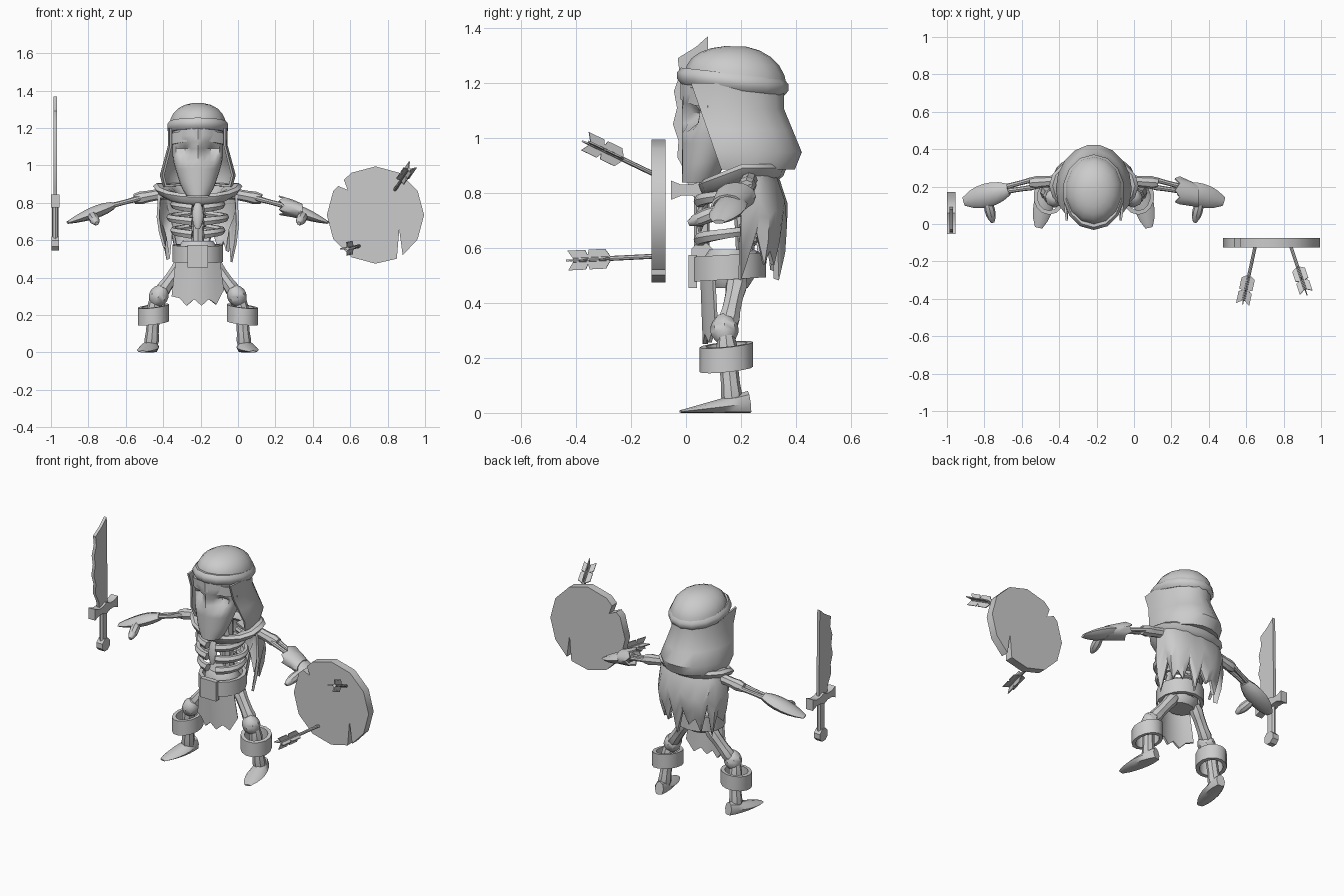
import bpy, bmesh, math
from mathutils import Vector

if "Cube" in bpy.data.objects:
    bpy.data.objects.remove(bpy.data.objects["Cube"])

MIDDLE = -0.215  # centre line of the figure
grey = (0.6, 0.6, 0.6, 1)
material = bpy.data.materials.new("plain_grey")
material.use_nodes = True
material.diffuse_color = grey
material.node_tree.nodes["Principled BSDF"].inputs["Base Color"].default_value = grey
parts = []


def loft(name, rings, closed=True, caps=True, loop=False, wall=0):
    """Bridge equally long rows of points into one object."""
    bm = bmesh.new()
    rows = [[bm.verts.new(point) for point in ring] for ring in rings]
    count = len(rows[0])
    pairs = list(zip(rows, rows[1:]))
    if loop:
        pairs.append((rows[-1], rows[0]))
    for low, high in pairs:
        for i in range(count if closed else count - 1):
            j = (i + 1) % count
            bm.faces.new((low[i], low[j], high[j], high[i]))
    if closed and caps and not loop:
        bm.faces.new(rows[0])
        bm.faces.new(rows[-1])
    bmesh.ops.recalc_face_normals(bm, faces=bm.faces)
    if wall:
        bmesh.ops.solidify(bm, geom=bm.faces[:], thickness=wall)
        bmesh.ops.recalc_face_normals(bm, faces=bm.faces)
    mesh = bpy.data.meshes.new(name)
    bm.to_mesh(mesh)
    bm.free()
    mesh.materials.append(material)
    part = bpy.data.objects.new(name, mesh)
    bpy.context.collection.objects.link(part)
    parts.append(part)


def circle(count):
    return [math.tau * i / count for i in range(count)]


def oval(centre, wide, deep, tilt=0, lean=0, count=14):
    """Horizontal ring; tilt raises the back, lean raises the +x side."""
    return [Vector(centre) + Vector((wide * math.sin(a), -deep * math.cos(a),
                                     lean * wide * math.sin(a) - tilt * deep * math.cos(a)))
            for a in circle(count)]


def hoop(name, centre, wide, deep, height, wall, tilt=0, lean=0, corners=4):
    """Band around an oval, with a square or rounded section."""
    rings = []
    reach = 0.5 / math.cos(math.pi / corners)
    for a in circle(corners):
        a += math.pi / corners
        out = wall * (reach * math.cos(a) - 0.5)
        lift = Vector((0, 0, height * reach * math.sin(a)))
        rings.append(oval(Vector(centre) + lift, wide + out, deep + out, tilt, lean))
    loft(name, rings, loop=True)


def sweep(name, points, across, upward, sides=8):
    """Carry an ellipse along points; its radii are functions of progress."""
    rings = []
    last = len(points) - 1
    for i, point in enumerate(points):
        along = (points[min(i + 1, last)] - points[max(i - 1, 0)]).normalized()
        guide = Vector((0, 1, 0)) if abs(along.z) > 0.85 else Vector((0, 0, 1))
        u = along.cross(guide).normalized()
        v = u.cross(along)
        ring = [point + u * across(i / last) * math.cos(a) + v * upward(i / last) * math.sin(a)
                for a in circle(sides)]
        for corner in ring:
            corner.z = max(corner.z, 0)
        rings.append(ring)
    loft(name, rings)


def limb(name, start, end, across, upward=None, side=1, origin=MIDDLE, steps=6):
    """Straight sweep, mirrored about the origin by side."""
    start, end = [Vector((origin + side * x, y, z)) for x, y, z in (start, end)]
    points = [start.lerp(end, i / steps) for i in range(steps + 1)]
    sweep(name, points, across, upward or across)


def bone(radius):
    return lambda t: radius * (1 + 0.5 * abs(2 * t - 1) ** 3 - 0.6 * (abs(2 * t - 1) == 1))


def egg(radius, thin=0):
    return lambda t: radius * math.sin(math.pi * (0.1 + 0.84 * t)) ** 0.6 * (1 - thin * t)


def plate(name, outline, origin, u, v, thick):
    u, v = Vector(u), Vector(v)
    half = u.cross(v).normalized() * thick / 2
    flat = [Vector(origin) + u * a + v * b for a, b in outline]
    loft(name, [[p - half for p in flat], [p + half for p in flat]])


def polar(pairs):
    return [(r * math.cos(math.radians(a)), r * math.sin(math.radians(a))) for a, r in pairs]


# Cap with a rolled band
dome = []
for i in range(6):
    a = math.radians(16 * i)
    size = math.cos(a) ** 0.9
    dome.append(oval((MIDDLE, 0.18, 1.21 + 0.125 * math.sin(a)), 0.155 * size, 0.185 * size, -0.1 * size))
loft("cap", dome)
hoop("cap_band", (MIDDLE, 0.17, 1.205), 0.167, 0.202, 0.06, 0.05, tilt=-0.11, corners=8)

# Hood: flares near its hem and turns under
rows = []
for t in (0, 0.3, 0.55, 0.8, 1):
    flare = max(0, 1 - abs(t - 0.8) * 2)
    front, back = 0.02 + 0.11 * t, 0.36 + 0.065 * flare
    mid = (front + back / 3) * 0.75
    arc = [math.radians(a) for a in range(-110, 111, 20)]
    rows.append([Vector((MIDDLE + (0.16 + 0.043 * flare) * math.sin(a), mid + (back - mid) * math.cos(a), 1.2 - 0.315 * t))
                 for a in arc])
rows.append([p.lerp(Vector((MIDDLE, 0.2, 0.9)), 0.5) for p in rows[-1]])
loft("hood", rows, closed=False, wall=0.012)
loft("hood_brow", [[Vector((MIDDLE + 0.155 * k, 0.1 * k * k - 0.02, 1.17 - 0.03 * abs(k) - drop))
                    for k in (-1, -0.7, 0, 0.7, 1)] for drop in (0.03, 0, -0.03)], closed=False, wall=0.012)

# Skull and mask, with the eye sockets pushed in
rings = []
for i in range(11):
    t = i / 10
    wide = 0.06 + 0.075 * min(1, 1.8 * t) ** 0.7
    deep = 0.06 + 0.1 * t
    rings.append(oval((MIDDLE, deep - 0.015, 0.838 + 0.36 * t), wide, deep, count=24))
    for p in rings[-1]:
        gap = math.hypot(abs(p.x - MIDDLE) - 0.066, p.z - 1.08) / 0.05
        if p.y < 0.12 and gap < 1:
            p.y += 0.06 * (1 - gap * gap)
loft("skull_and_mask", rings)

# Collar: a sagging ring, low in front
rings = []
for b in circle(8):
    ring = oval((MIDDLE, 0.205, 0.81 + 0.03 * math.sin(b) + 0.02 * math.cos(b)),
                0.175 + 0.064 * math.cos(b), 0.125 + 0.035 * math.cos(b), count=16)
    for p, a in zip(ring, circle(16)):
        p.z += 0.06 * min(1, 1 - math.cos(a))
    rings.append(ring)
loft("collar", rings, loop=True)

# Ragged cape
rows = []
for f in (0, 0.15, 0.5, 0.75, 1):
    bulge = math.sin(math.pi * f)
    row = []
    for i in range(15):
        a = math.radians(-90 + 180 * i / 14)
        hem = 0.52 + 0.11 * (i % 2) + 0.04 * math.cos(2 * i)
        row.append(Vector((MIDDLE + (0.205 + 0.025 * bulge - 0.02 * f) * math.sin(a),
                           0.2 + (0.12 + 0.04 * bulge + 0.02 * f) * max(0, math.cos(a)) ** 0.6,
                           0.885 + (hem - 0.885) * f)))
    rows.append(row)
loft("cape", rows, closed=False, wall=0.014)

# Spine, ribs and pelvis
limb("spine", (0, 0.22, 0.5), (0, 0.2, 0.92), lambda t: 0.034)
for i in range(5):
    z = 0.58 + 0.05 * i
    limb("vertebra", (0, 0.225, z - 0.016), (0, 0.225, z + 0.016), egg(0.046), steps=3)
limb("breastbone", (0, 0.065, 0.8), (0, 0.05, 0.66), egg(0.03), egg(0.016))
for side in (-1, 1):
    for level in range(3):
        wide = 0.12 if level == 1 else 0.1
        path = [Vector((MIDDLE + side * (0.03 + wide * math.sin(math.pi * t)), 0.15 + 0.1 * math.cos(math.pi * t),
                        0.675 + 0.07 * level - 0.045 * t)) for t in (i / 8 for i in range(9))]
        sweep("rib", path, lambda t: 0.013 + 0.01 * t, lambda t: 0.015 + 0.01 * t, 6)
loft("pelvis", [oval((MIDDLE, 0.155, 0.525 + 0.07 * k), 0.115 - 0.03 * k * k, 0.1 - 0.03 * k * k) for k in (-1, -0.5, 0.5, 1)])

# Belt, buckle and ragged loincloth
hoop("belt", (MIDDLE, 0.155, 0.53), 0.138, 0.136, 0.09, 0.022, tilt=0.06)
plate("buckle", [(-0.055, -0.06), (0.055, -0.06), (0.055, 0.06), (-0.055, 0.06)],
      (MIDDLE, 0.025, 0.515), (1, 0, 0), (0, 0, 1), 0.03)
rows = []
for f in (0, 0.5, 1):
    row = []
    for i in range(8):
        k = 2 * i / 7 - 1
        hem = 0.25 + 0.035 * (i % 2) + 0.05 * k ** 6
        row.append(Vector((MIDDLE + (0.115 + 0.025 * f) * k, 0.05 + 0.045 * k * k + 0.01 * f, 0.52 + (hem - 0.52) * f)))
    rows.append(row)
loft("loincloth", rows, closed=False, wall=0.012)

# Arms and legs, mirrored
for side in (-1, 1):
    limb("upper_arm", (0.13, 0.235, 0.86), (0.34, 0.22, 0.82), bone(0.03), side=side)
    for shift in (-0.022, 0.022):
        limb("forearm_bone", (0.31, 0.22 + shift, 0.825), (0.48, 0.185 + shift / 2, 0.78), bone(0.013), side=side)
    limb("hand", (0.455, 0.185, 0.785), (0.695, 0.12, 0.695), egg(0.064), egg(0.042, 0.5), side)
    limb("thumb", (0.57, 0.13, 0.74), (0.54, 0.01, 0.69), egg(0.028), side=side)
    limb("thigh", (0.075, 0.19, 0.49), (0.205, 0.15, 0.31), bone(0.035), side=side)
    limb("knee", (0.185, 0.135, 0.35), (0.235, 0.145, 0.25), egg(0.052), side=side)
    limb("shin", (0.23, 0.145, 0.28), (0.25, 0.17, 0.02), bone(0.034), side=side)
    limb("foot", (0.24, 0.23, 0.035), (0.295, -0.02, 0.005), egg(0.054), lambda t: 0.045 - 0.04 * t, side)
    hoop("shin_cuff", (MIDDLE + side * 0.238, 0.147, 0.203), 0.085, 0.097, 0.09, 0.022, tilt=0.1, lean=-0.12 * side)

# Torn flared cuff of the left glove
rings = []
for t in (0, 0.5, 1):
    rings.append([Vector((MIDDLE + 0.56 - 0.1 * t - 0.025 * (i % 2) * (t == 1), 0.15 + 0.03 * t + (0.06 + 0.015 * t) * math.cos(a),
                          0.752 + 0.035 * t + (0.042 + 0.01 * t) * math.sin(a))) for i, a in enumerate(circle(12))])
loft("glove_cuff", rings, caps=False, wall=0.008)

# Round shield with two splits
rim = 0.26
outline = []
for a in range(0, 360, 30):
    if a == 300:
        outline += [(a - 4, rim), (a + 28, 0.15), (a + 4, rim)]
    else:
        outline.append((a, rim))
    if a == 120:
        outline += [(a + 12, rim - 0.008), (a + 18, 0.2), (a + 22, rim - 0.008)]
plate("shield", polar(outline), (0.735, -0.1, 0.735), (1, 0, 0), (0, 0, 1), 0.05)

# Two arrows stuck in the shield
vane = [(-0.14, 0.006), (-0.12, 0.036), (-0.06, 0.036), (-0.055, 0.016), (-0.045, 0.036), (0.02, 0.036), (0, 0.006)]
vane += [(a, -b) for a, b in reversed(vane)]
for base, nock in (((0.835, -0.11, 0.865), (0.915, -0.35, 0.98)), ((0.65, -0.11, 0.57), (0.585, -0.41, 0.555))):
    limb("arrow_shaft", base, nock, lambda t: 0.009, origin=0)
    along = (Vector(nock) - Vector(base)).normalized()
    across = along.cross(Vector((0, 0, 1))).normalized()
    for spread in (across, across.cross(along)):
        plate("arrow_fletching", vane, nock, along, spread, 0.006)

# Curved, chipped sword
sword_x = -0.977
blade = [(0.09, 0.81), (0.08, 1.37), (0.035, 1.33)]
for i in range(9):
    t = i / 8
    blade.append((-0.03 - 0.02 * math.sin(math.pi * t) + 0.015 * (i % 2) + 0.04 * t ** 4, 1.29 - 0.48 * t))
plate("sword_blade", blade, (sword_x, 0, 0), (0, 1, 0), (0, 0, 1), 0.018)
guard = [(0.0375 * i, 0.02 + 0.015 * (i % 3 == 0)) for i in range(-3, 4)]
guard += [(a, -b) for a, b in reversed(guard)]
plate("sword_guard", guard, (sword_x, 0.058, 0.81), (0, 1, 0), (0, 0, 1), 0.046)
limb("sword_grip", (sword_x, 0.058, 0.6), (sword_x, 0.058, 0.79), lambda t: 0.018, lambda t: 0.028, origin=0)
plate("sword_pommel", polar([(a, 0.041) for a in range(22, 360, 45)]), (sword_x, 0.058, 0.582), (0, 1, 0), (0, 0, 1), 0.042)

# Smooth shading with crisp edges
bpy.ops.object.select_all(action='DESELECT')
for part in parts:
    part.select_set(True)
bpy.context.view_layer.objects.active = parts[0]
bpy.ops.object.shade_smooth_by_angle(angle=math.radians(42))
